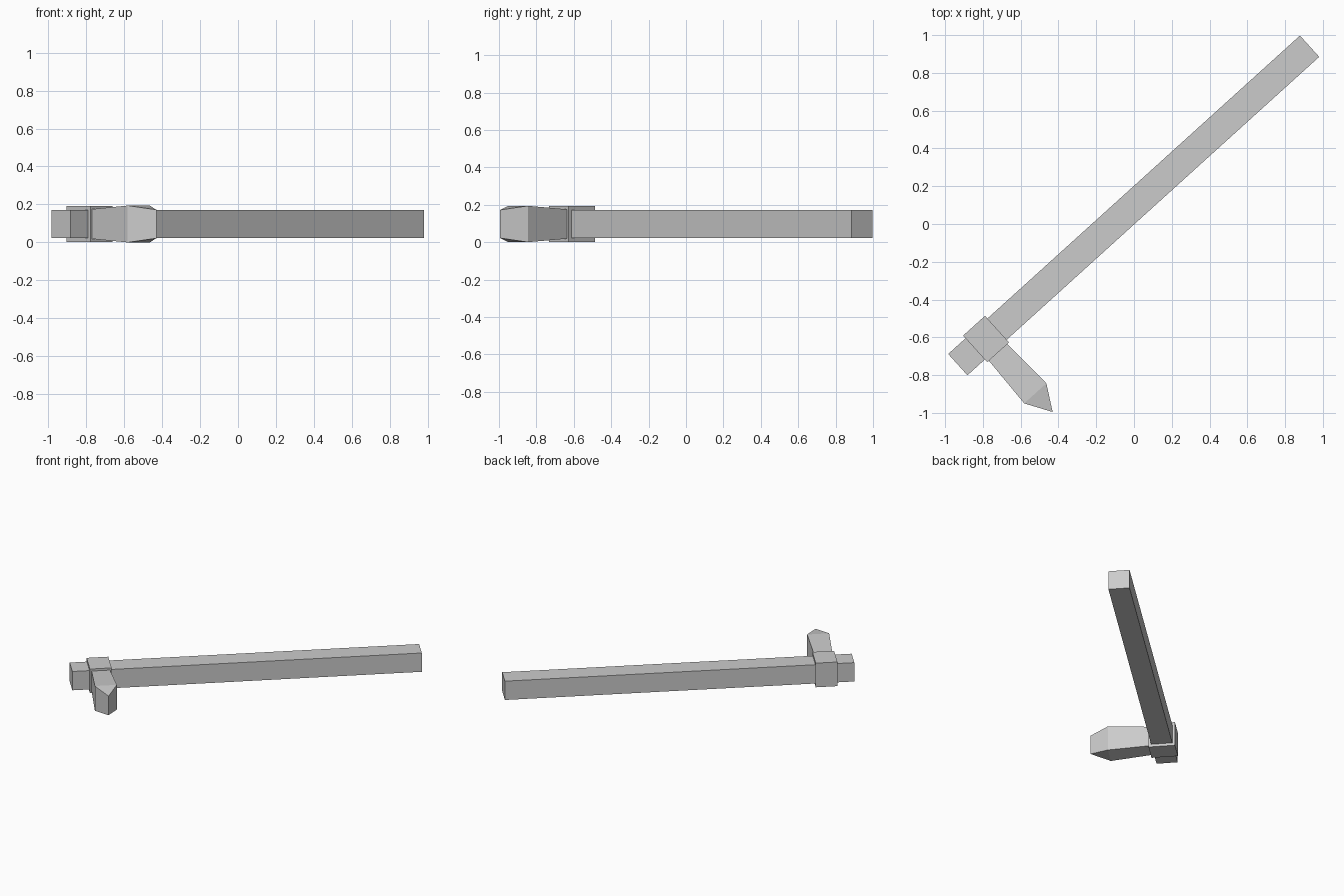
import bpy
import bmesh
import math
from mathutils import Matrix

if "Cube" in bpy.data.objects:
    bpy.data.objects.remove(bpy.data.objects["Cube"])

# One plain grey for the whole tool
grey = bpy.data.materials.new("light grey")
grey.diffuse_color = (0.6, 0.6, 0.6, 1.0)
grey.use_nodes = True
grey.node_tree.nodes["Principled BSDF"].inputs["Base Color"].default_value = grey.diffuse_color

MID_Z = 0.097
# Local frame: +x along the shaft, -y along the spike, origin in the collar
FRAME = Matrix.Translation((-0.783, -0.609, MID_Z)) @ Matrix.Rotation(math.radians(42.15), 4, 'Z')


def finish(name, bm):
    bmesh.ops.recalc_face_normals(bm, faces=bm.faces)
    bm.transform(FRAME)
    mesh = bpy.data.meshes.new(name)
    bm.to_mesh(mesh)
    bm.free()
    mesh.materials.append(grey)
    obj = bpy.data.objects.new(name, mesh)
    bpy.context.collection.objects.link(obj)


def box(name, x0, x1, width, height):
    bm = bmesh.new()
    bmesh.ops.create_cube(bm, size=1)
    bmesh.ops.scale(bm, vec=(x1 - x0, width, height), verts=bm.verts)
    bmesh.ops.translate(bm, vec=((x0 + x1) / 2, 0, 0), verts=bm.verts)
    finish(name, bm)


# Long square shaft and the collar wrapped around it
box("shaft", -0.202, 2.31, 0.152, 0.148)
box("collar", -0.078, 0.078, 0.19, 0.19)

# Spike: flares away from the collar, then narrows to an upright edge
bm = bmesh.new()
sections = [(0.066, -0.09, 0.078), (0.079, -0.388, 0.097)]
rings = []
for half, y, h in sections:
    rings.append([bm.verts.new((sx * half, y, sz * h))
                  for sx, sz in ((-1, -1), (1, -1), (1, 1), (-1, 1))])
base, flare = rings
tip_low, tip_high = [bm.verts.new((0.002, -0.523, z)) for z in (-0.075, 0.075)]
bm.faces.new(base)
for i in range(4):
    j = (i + 1) % 4
    bm.faces.new((base[i], base[j], flare[j], flare[i]))
bm.faces.new((flare[0], flare[1], tip_low))
bm.faces.new((flare[2], flare[3], tip_high))
bm.faces.new((flare[1], flare[2], tip_high, tip_low))
bm.faces.new((flare[3], flare[0], tip_low, tip_high))
finish("spike", bm)
